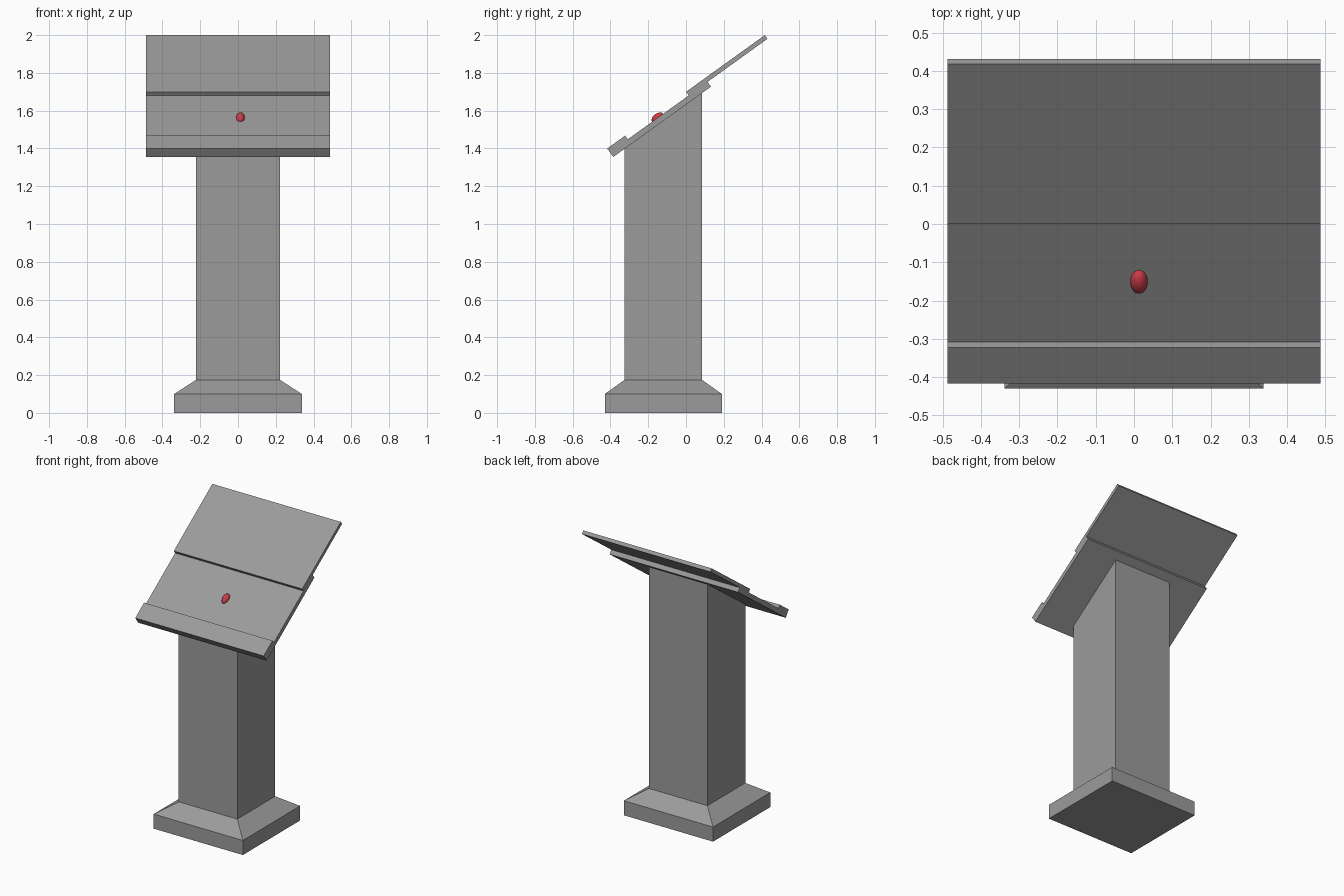
import bpy, bmesh, math
from mathutils import Vector, Matrix

if "Cube" in bpy.data.objects:
    bpy.data.objects.remove(bpy.data.objects["Cube"])

ANGLE = math.atan2(0.30, 0.417)           # slope of the reading top
ORIGIN = Vector((0, -0.385, 1.355))       # lower front edge of the slope
SLOPE = Matrix.Translation(ORIGIN) @ Matrix.Rotation(ANGLE, 4, 'X')


def material(name, rgb):
    m = bpy.data.materials.new(name)
    m.diffuse_color = (*rgb, 1)
    m.use_nodes = True
    m.node_tree.nodes["Principled BSDF"].inputs["Base Color"].default_value = m.diffuse_color
    return m


grey = material("stone_grey", (0.33, 0.33, 0.33))
red = material("button_red", (0.60, 0.045, 0.065))


def add_object(name, bm, mat):
    bmesh.ops.recalc_face_normals(bm, faces=bm.faces)
    me = bpy.data.meshes.new(name)
    bm.to_mesh(me)
    bm.free()
    me.materials.append(mat)
    ob = bpy.data.objects.new(name, me)
    bpy.context.collection.objects.link(ob)
    return ob


def loft(name, rings, mat):
    """Stack rectangular rings (half_x, y0, y1, z_front, z_back)."""
    bm = bmesh.new()
    loops = [[bm.verts.new(p) for p in ((-hx, y0, zf), (hx, y0, zf), (hx, y1, zb), (-hx, y1, zb))]
             for hx, y0, y1, zf, zb in rings]
    for a, b in zip(loops, loops[1:]):
        for i in range(4):
            j = (i + 1) % 4
            bm.faces.new((a[i], a[j], b[j], b[i]))
    bm.faces.new(loops[0])
    bm.faces.new(loops[-1])
    return add_object(name, bm, mat)


def slope_z(y):
    return ORIGIN.z + (y - ORIGIN.y) * math.tan(ANGLE)


def sloped_profile(name, points, half_x, mat):
    """Extrude a (distance along slope, height off slope) outline across x."""
    bm = bmesh.new()
    face = bm.faces.new([bm.verts.new((-half_x, s, n)) for s, n in points])
    out = bmesh.ops.extrude_face_region(bm, geom=[face])
    bmesh.ops.translate(bm, vec=(2 * half_x, 0, 0),
                        verts=[v for v in out["geom"] if isinstance(v, bmesh.types.BMVert)])
    bm.transform(SLOPE)
    return add_object(name, bm, mat)


# plinth, bevelled shoulder and column with slanted top
Y0, Y1 = -0.325, 0.085
loft("pedestal", [(0.338, -0.43, 0.19, 0, 0),
                  (0.338, -0.43, 0.19, 0.10, 0.10),
                  (0.222, Y0, Y1, 0.175, 0.175),
                  (0.222, Y0, Y1, slope_z(Y0), slope_z(Y1))], grey)

# sloped board with raised lip along the lower edge
sloped_profile("reading_board", [(0, 0), (0.637, 0), (0.637, 0.031), (0.117, 0.031),
                                 (0.117, 0.055), (0, 0.055)], 0.487, grey)

# thin panel resting on the board and rising past it
sloped_profile("upper_panel", [(0.514, 0.031), (1.028, 0.031), (1.028, 0.055), (0.514, 0.055)],
               0.487, grey)

# red button sunk halfway into the board
bm = bmesh.new()
bmesh.ops.create_uvsphere(bm, u_segments=32, v_segments=16, radius=1)
bm.transform(SLOPE @ Matrix.Translation((0.013, 0.312, 0.031)) @ Matrix.Diagonal((0.0225, 0.036, 0.023, 1)))
button = add_object("button", bm, red)
for p in button.data.polygons:
    p.use_smooth = True
